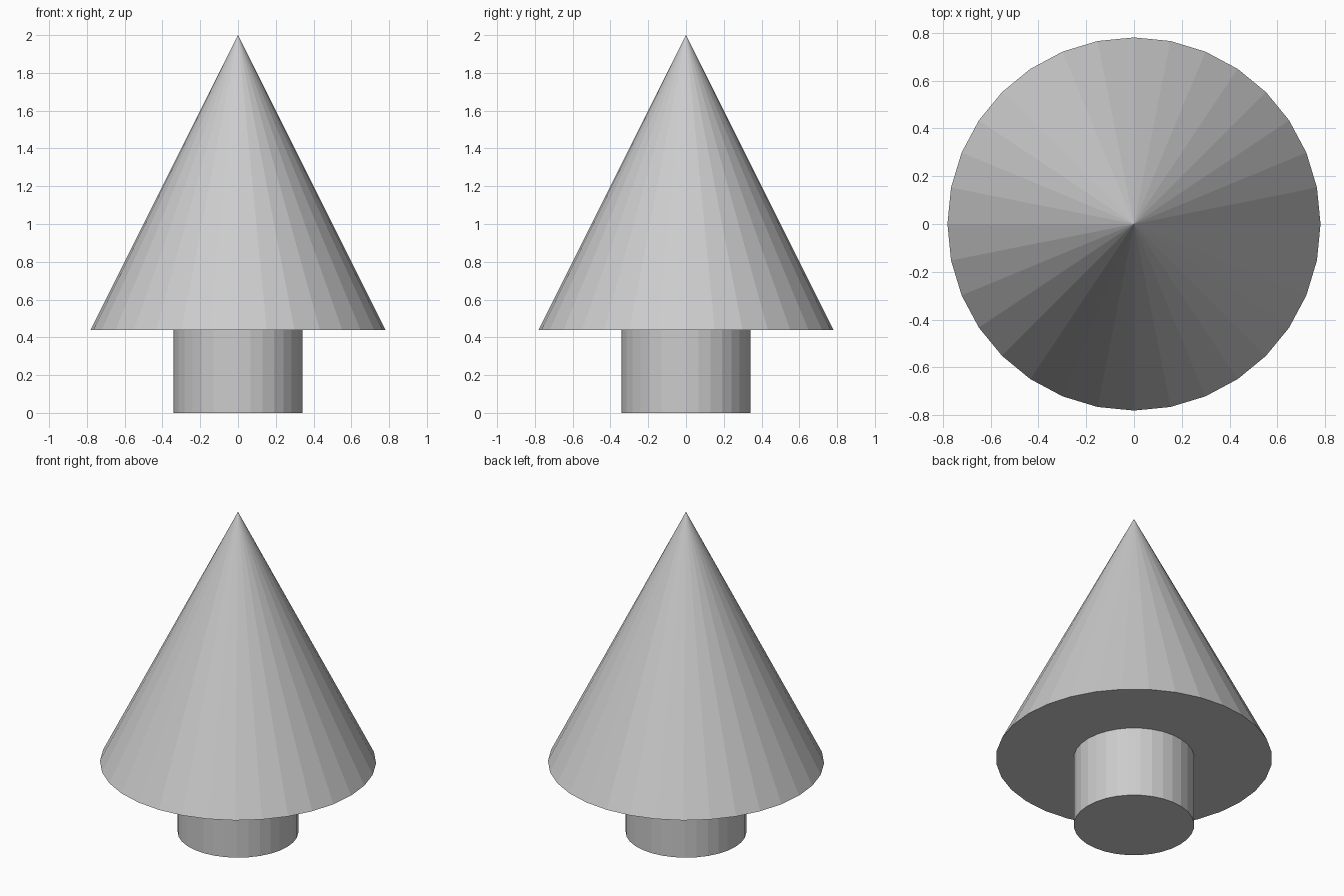
import bpy

if "Cube" in bpy.data.objects:
    bpy.data.objects.remove(bpy.data.objects["Cube"])

SIDES = 32
BASE_Z = 0.438   # underside of the canopy
TOP_Z = 2.0

# Trunk: short cylinder standing on the ground
bpy.ops.mesh.primitive_cylinder_add(
    vertices=SIDES, radius=0.341, depth=BASE_Z, location=(0, 0, BASE_Z / 2))
bpy.context.object.name = "trunk"

# Canopy: flat-shaded cone with a closed base
bpy.ops.mesh.primitive_cone_add(
    vertices=SIDES, radius1=0.781, radius2=0, depth=TOP_Z - BASE_Z,
    location=(0, 0, (TOP_Z + BASE_Z) / 2))
bpy.context.object.name = "canopy"
